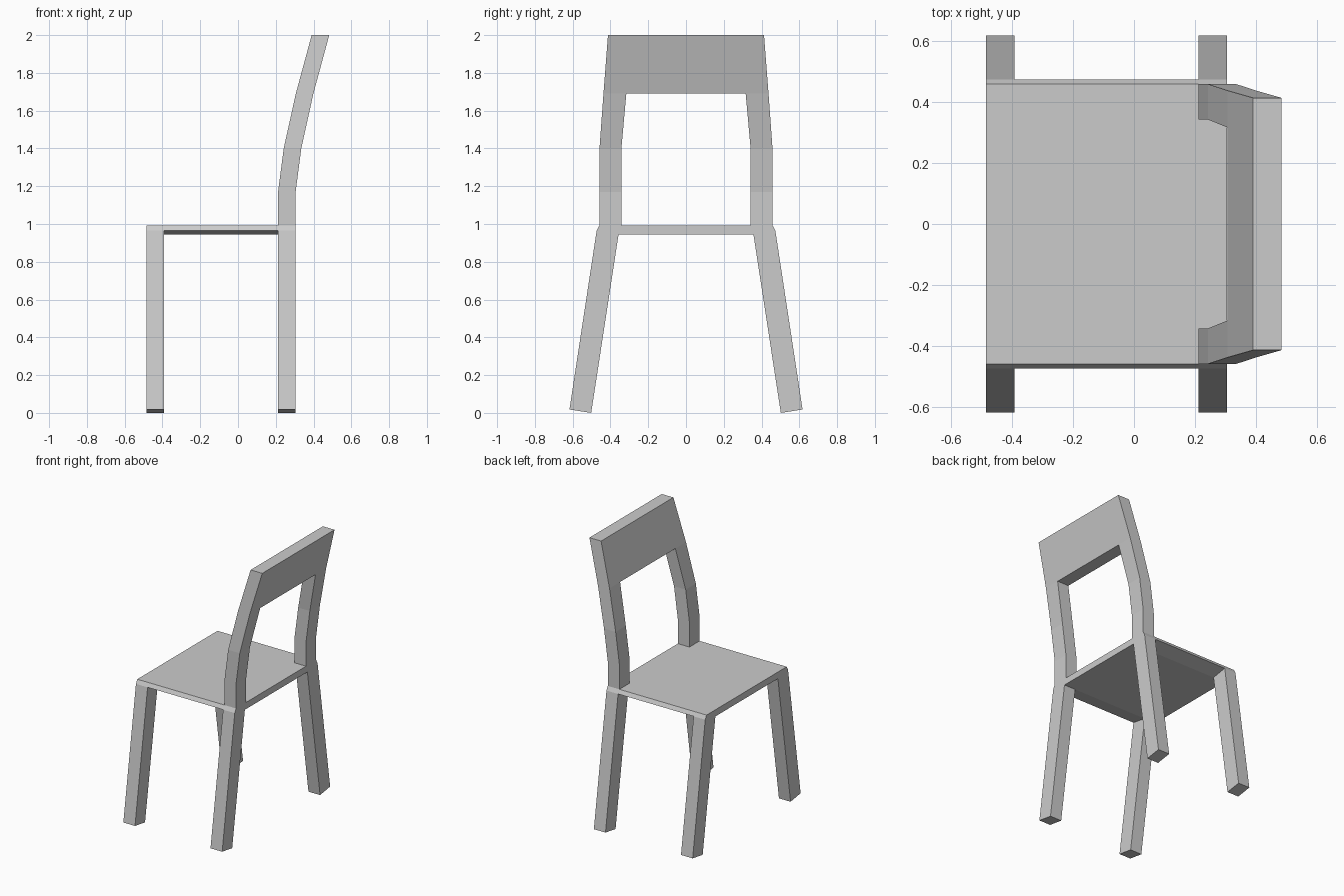
import bpy, bmesh

cube = bpy.data.objects.get("Cube")
if cube:
    bpy.data.objects.remove(cube, do_unlink=True)

grey = bpy.data.materials.new("light_grey")
grey.use_nodes = True
colour = (0.6, 0.6, 0.6, 1)
grey.diffuse_color = colour
grey.node_tree.nodes["Principled BSDF"].inputs["Base Color"].default_value = colour

# Side outline from foot to top: (x of the face, outer y, outer z, inner y, inner z)
FOOT = (0.212, 0.617, 0.018, 0.502, 0.0)
UNDER_SEAT = (0.212, 0.473, 0.965, 0.357, 0.945)
SEAT_TOP = (0.212, 0.458, 0.993, 0.342, 0.993)
POST = [(0.212, 0.458, 1.17, 0.342, 1.17), (0.242, 0.458, 1.40, 0.342, 1.40),
        (0.306, 0.437, 1.69, 0.316, 1.69), (0.39, 0.413, 2.0, 0.316, 2.0)]


def frame(name, rows, bridged, thickness, offset=0.0, sides=True):
    """Fill the cells between rows, bridge some rows across, and thicken along x."""
    bm = bmesh.new()
    grid = []
    for x, oy, oz, iy, iz in rows:
        points = ((-oy, oz), (-iy, iz), (iy, iz), (oy, oz))
        grid.append([bm.verts.new((x + offset, y, z)) for y, z in points])
    for r, (low, high) in enumerate(zip(grid, grid[1:])):
        for c in range(3):
            if c != 1 or r in bridged:
                bm.faces.new((low[c], high[c], high[c + 1], low[c + 1]))
    # Keep the first skin as the front and move a copy back
    skin = bm.faces[:]
    extruded = bmesh.ops.extrude_face_region(bm, geom=skin, use_keep_orig=True)
    moved = [v for v in extruded["geom"] if isinstance(v, bmesh.types.BMVert)]
    bmesh.ops.translate(bm, verts=moved, vec=(thickness, 0, 0))
    bmesh.ops.recalc_face_normals(bm, faces=bm.faces[:])
    mesh = bpy.data.meshes.new(name)
    bm.to_mesh(mesh)
    bm.free()
    mesh.materials.append(grey)
    obj = bpy.data.objects.new(name, mesh)
    bpy.context.collection.objects.link(obj)
    return obj


WIDTH = 0.093
FRONT = -0.485
REAR = FOOT[0]

# Rear legs, posts and back panel in one bent frame
frame("rear_frame", [FOOT, UNDER_SEAT, SEAT_TOP] + POST, {1, 5}, WIDTH)
# Front legs with the front strip of the seat
frame("front_legs", [FOOT, UNDER_SEAT, SEAT_TOP], {1}, WIDTH, FRONT - REAR)
# Seat panel between the two frames
frame("seat", [UNDER_SEAT, SEAT_TOP], {0}, REAR - FRONT - WIDTH, FRONT + WIDTH - REAR)
